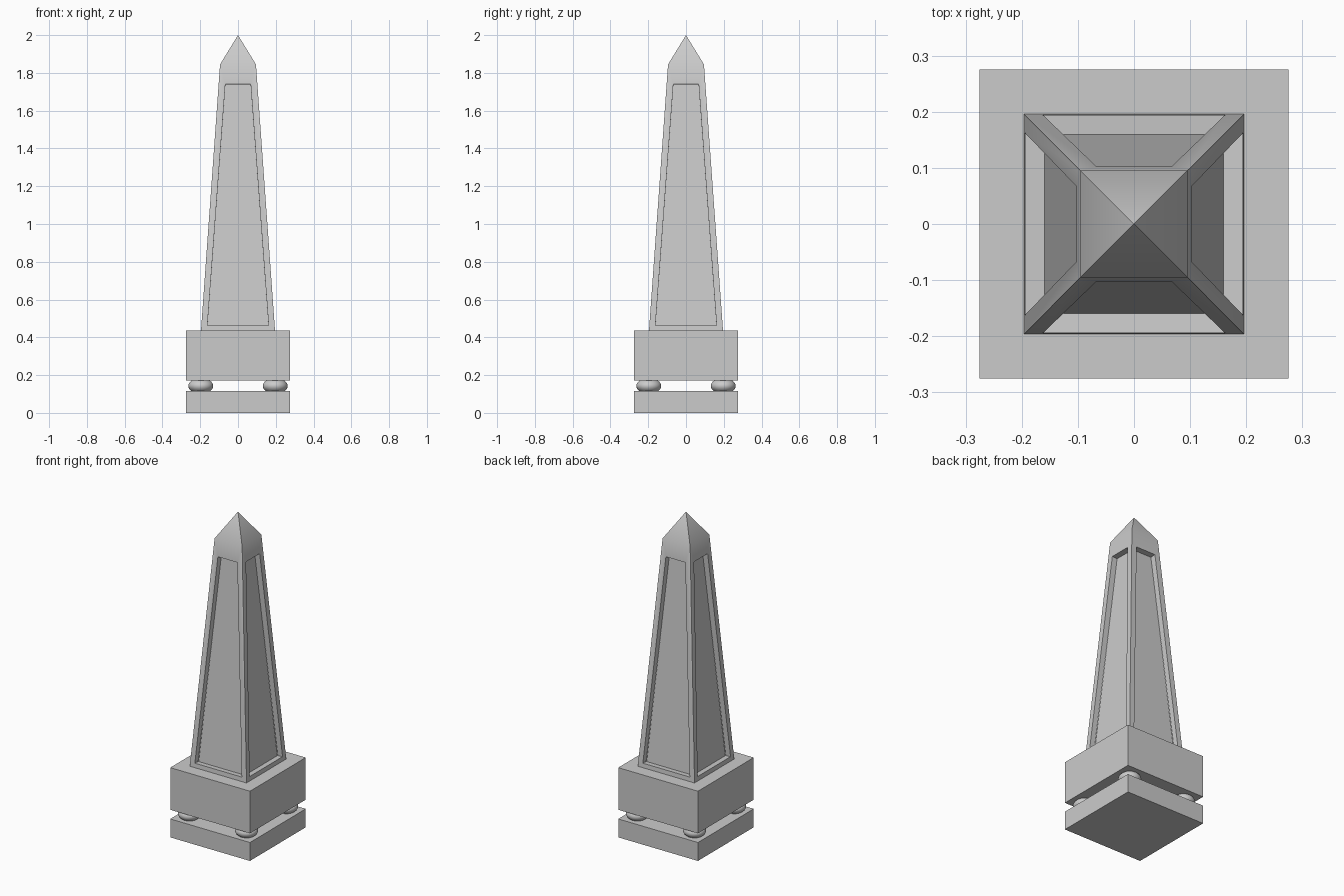
import bpy
import bmesh
from math import radians
from mathutils import Matrix, Vector

if "Cube" in bpy.data.objects:
    bpy.data.objects.remove(bpy.data.objects["Cube"], do_unlink=True)

stone = bpy.data.materials.new("pale grey stone")
stone.use_nodes = True
stone.diffuse_color = (0.6, 0.6, 0.6, 1)
stone.node_tree.nodes["Principled BSDF"].inputs["Base Color"].default_value = (0.6, 0.6, 0.6, 1)


def finish(name, bm, smooth=None):
    """Turn a bmesh into a named stone object."""
    mesh = bpy.data.meshes.new(name)
    bm.to_mesh(mesh)
    bm.free()
    mesh.materials.append(stone)
    obj = bpy.data.objects.new(name, mesh)
    bpy.context.collection.objects.link(obj)
    if smooth:
        bpy.ops.object.select_all(action="DESELECT")
        obj.select_set(True)
        bpy.context.view_layer.objects.active = obj
        bpy.ops.object.shade_smooth_by_angle(angle=radians(smooth))
    return obj


def slab(name, half, low, high):
    bm = bmesh.new()
    size = Matrix.Diagonal((2 * half, 2 * half, high - low, 1))
    bmesh.ops.create_cube(bm, size=1, matrix=Matrix.Translation((0, 0, (low + high) / 2)) @ size)
    finish(name, bm)


# Plinth: two square blocks
slab("base_slab", 0.275, 0, 0.115)
slab("pedestal_block", 0.275, 0.172, 0.435)

# Flattened balls holding the pedestal above the base
for side, x in (("right", -0.197), ("left", 0.197)):
    for end, y in (("front", -0.197), ("back", 0.197)):
        bm = bmesh.new()
        bmesh.ops.create_uvsphere(bm, u_segments=32, v_segments=16, radius=0.066)
        bmesh.ops.transform(bm, verts=bm.verts,
                            matrix=Matrix.Translation((x, y, 0.143)) @ Matrix.Diagonal((1, 1, 0.62, 1)))
        finish(f"{end}_{side}_ball_foot", bm, 40)

# Tapered shaft: one side with a sunken panel, repeated four times
BOTTOM, TOP, WIDE, NARROW = 0.435, 1.845, 0.196, 0.095
slope = (WIDE - NARROW) / (TOP - BOTTOM)
inward = Vector((0, 1, -slope)).normalized() * 0.035


def on_side(x, z):
    return Vector((x, -WIDE + slope * (z - BOTTOM), z))


def ring(low, high, wide, narrow):
    return [on_side(-wide, low), on_side(wide, low), on_side(narrow, high), on_side(-narrow, high)]


bm = bmesh.new()
outer = ring(BOTTOM, TOP, WIDE, NARROW)
rim = ring(0.462, 1.74, 0.162, 0.067)
sunk = [p + inward for p in rim]
for turn in range(4):
    spin = Matrix.Rotation(radians(90 * turn), 3, "Z")
    loops = [[bm.verts.new(spin @ p) for p in loop] for loop in (outer, rim, sunk)]
    for a, b in zip(loops, loops[1:]):
        for i in range(4):
            j = (i + 1) % 4
            bm.faces.new((a[i], a[j], b[j], b[i]))
    bm.faces.new(loops[2])
    # Pointed cap facet
    bm.faces.new((loops[0][3], loops[0][2], bm.verts.new((0, 0, 2))))
bmesh.ops.remove_doubles(bm, verts=bm.verts, dist=0.0002)
finish("obelisk_shaft", bm, 30)
